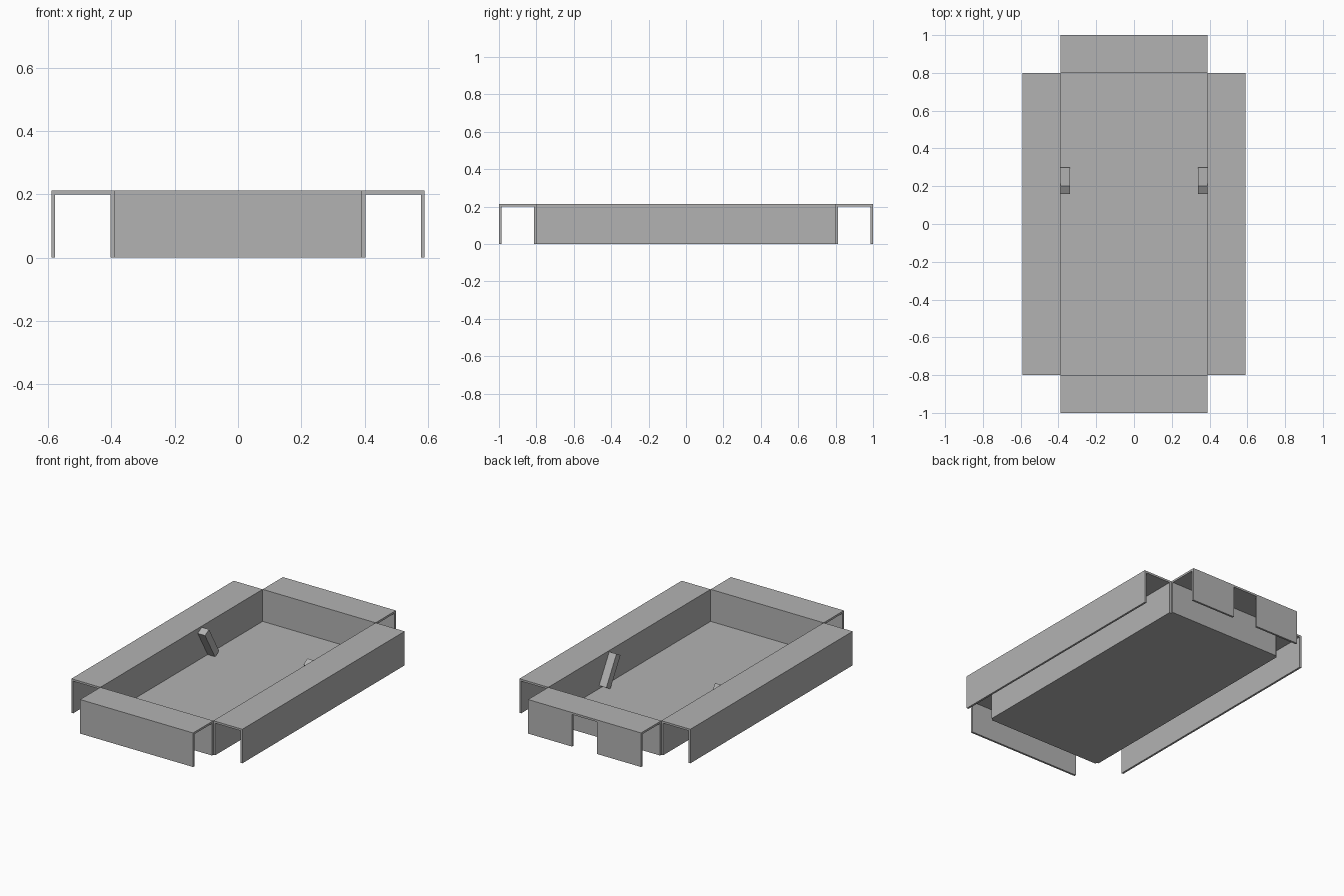
import bpy
import math
from mathutils import Matrix

cube = bpy.data.objects.get("Cube")
if cube:
    bpy.data.objects.remove(cube, do_unlink=True)

grey = bpy.data.materials.new("plain_grey")
grey.use_nodes = True
colour = (0.45, 0.45, 0.45, 1)
grey.diffuse_color = colour
grey.node_tree.nodes["Principled BSDF"].inputs["Base Color"].default_value = colour

# Overall sizes of the folded tray
T = 0.0125              # sheet thickness
IX, IY = 0.39, 0.80     # half size of the inner floor
OX, OY = 0.59, 1.00     # half size to the outer skirts
RIM = 0.20              # underside of the rim
TOP = RIM + T
NOTCH = 0.086           # half width of the gap in the back skirt


def box(name, x, y, z):
    """Box from (min, max) pairs."""
    bpy.ops.mesh.primitive_cube_add(size=1)
    ob = bpy.context.object
    ob.name = name
    spans = (x, y, z)
    size = [b - a for a, b in spans]
    mid = [(a + b) / 2 for a, b in spans]
    ob.data.transform(Matrix.Translation(mid) @ Matrix.Diagonal((*size, 1)))
    ob.data.materials.append(grey)
    return ob


def span(side, a, b):
    """Mirror an interval to the chosen side."""
    return sorted((side * a, side * b))


box("floor", (-IX, IX), (-IY, IY), (0, T))

# Long sides: wall, rim, skirt and leaning strut
for label, s in (("left", 1), ("right", -1)):
    box(label + "_wall", span(s, IX, IX + T), (-IY, IY), (0, RIM))
    box(label + "_rim", span(s, IX, OX), (-IY, IY), (RIM, TOP))
    box(label + "_skirt", span(s, OX - T, OX), (-IY, IY), (0, RIM))
    strut = box(label + "_strut", span(s, IX - 0.05, IX), (-0.023, 0.023), (-0.1, 0.1))
    strut.rotation_euler.x = math.radians(30)
    strut.location = (0, 0.23, 0.107)

# Short ends: wall and rim
for label, s in (("front", -1), ("back", 1)):
    box(label + "_wall", (-IX, IX), span(s, IY, IY + T), (0, RIM))
    box(label + "_rim", (-IX, IX), span(s, IY, OY), (RIM, TOP))

# The front skirt is whole, the back one is split by a gap
box("front_skirt", (-IX, IX), (-OY, T - OY), (0, RIM))
for label, s in (("left", 1), ("right", -1)):
    box("back_skirt_" + label, span(s, NOTCH, IX), (OY - T, OY), (0, RIM))
